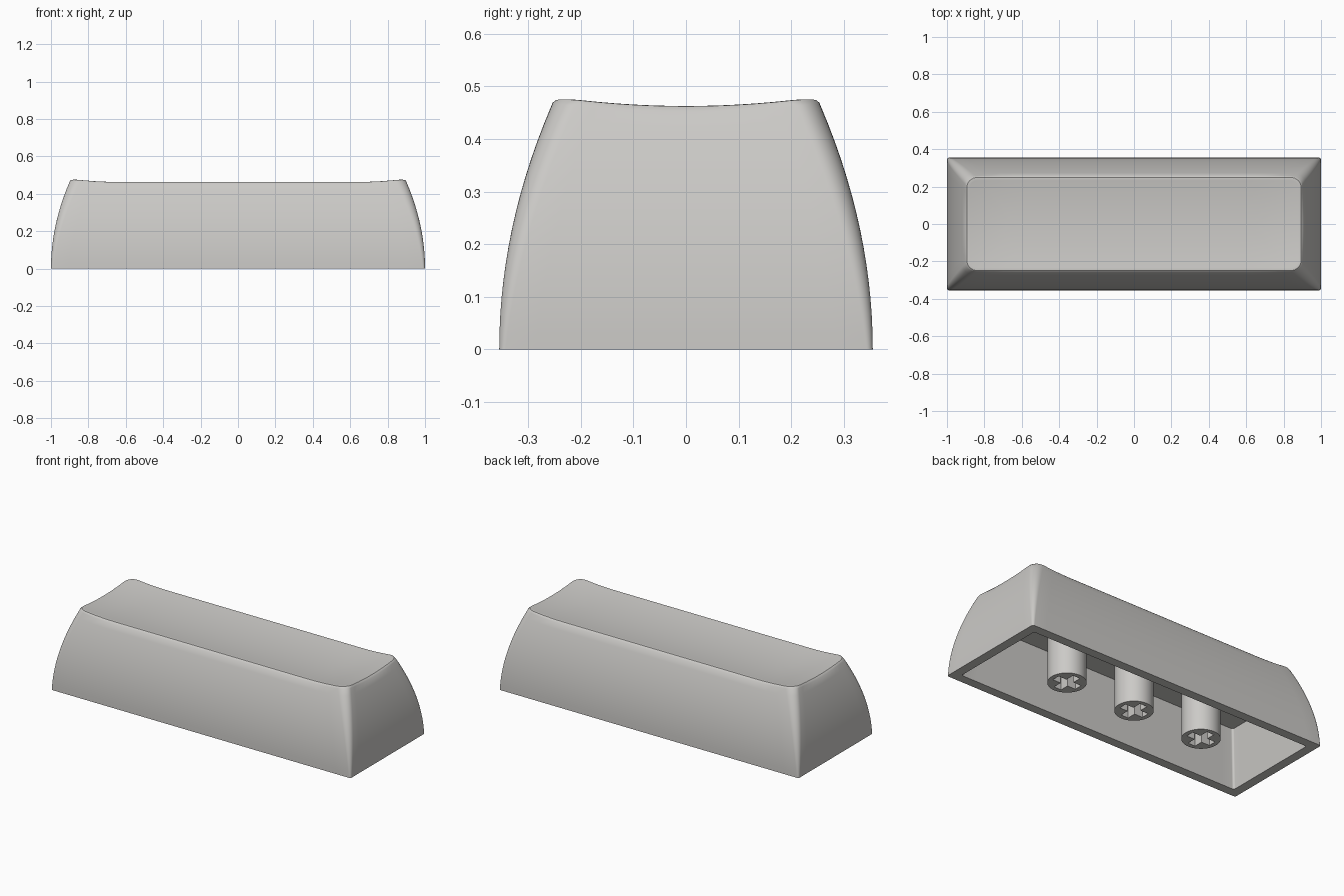
import bpy, bmesh, math

if "Cube" in bpy.data.objects:
    bpy.data.objects.remove(bpy.data.objects["Cube"])

grey = bpy.data.materials.new("warm grey plastic")
grey.diffuse_color = (0.60, 0.59, 0.57, 1)
grey.use_nodes = True
grey.node_tree.nodes["Principled BSDF"].inputs["Base Color"].default_value = grey.diffuse_color

HX, HY = 1.0, 0.355       # half size at the base
CORNER, STRAIGHT = 8, 24  # segments per corner and per long side


def outline(hx, hy, r):
    """Rounded rectangle, counter-clockwise, always the same point count."""
    pts = []
    corners = [(1, 1), (-1, 1), (-1, -1), (1, -1)]
    for i, (sx, sy) in enumerate(corners):
        cx, cy = sx * (hx - r), sy * (hy - r)
        arc = []
        for k in range(CORNER + 1):
            a = math.pi / 2 * (i + k / CORNER)
            arc.append((cx + r * math.cos(a), cy + r * math.sin(a)))
        pts += arc
        # subdivided straight side to the next corner
        n = STRAIGHT if i % 2 == 0 else 12
        nx, ny = corners[(i + 1) % 4]
        a = math.pi / 2 * (i + 1)
        end = (nx * (hx - r) + r * math.cos(a), ny * (hy - r) + r * math.sin(a))
        x0, y0 = arc[-1]
        pts += [(x0 + (end[0] - x0) * k / n, y0 + (end[1] - y0) * k / n)
                for k in range(1, n)]
    return pts


def dish(x, y):
    """Scooped top: a trough with rounded ends."""
    d = max(abs(x) - 0.65, 0)
    return 0.447 + 0.28 * (d * d + y * y)


def wall_inset(z):
    return 0.1 * (z / 0.465) ** 2


rings = []
# cavity, from its ceiling down to the open bottom
for z, inset in ((0.33, 0.105), (0.0, 0.055)):
    rings.append([(x, y, z) for x, y in outline(HX - inset, HY - inset, 0.012)])

# bowed outer walls
STEPS = 14
for s in range(STEPS + 1):
    t = s / STEPS
    r = 0.012 + 0.05 * t
    ring = []
    top = outline(HX - 0.1, HY - 0.1, 0.062)
    grid = outline(HX, HY, r)
    for (tx, ty), (gx, gy) in zip(top, grid):
        z = t * (dish(tx, ty) - 0.012)
        i = wall_inset(z)
        ring.append((gx * (HX - i) / HX, gy * (HY - i) / HY, z))
    rings.append(ring)

# soft rim, then the dish shrinking to a centre line
rim = rings[-1]
for inset, drop in ((0.1015, 0.006), (0.106, 0.0015), (0.113, 0.0), (0.122, 0.0)):
    ring = []
    for x, y in outline(HX - inset, HY - inset, 0.162 - inset):
        ring.append((x, y, dish(x, y) - drop))
    rings.append(ring)
hx, hy = HX - 0.122, HY - 0.122
base = outline(hx, hy, 0.04)
for s in (0.9, 0.78, 0.64, 0.5, 0.35, 0.18, 0.0):
    ring = []
    for x, y in base:
        px = x * (hx - (1 - s) * hy) / hx
        ring.append((px, y * s, dish(px, y * s)))
    rings.append(ring)

# key cap shell
bm = bmesh.new()
loops = [[bm.verts.new(p) for p in ring] for ring in rings]
bm.faces.new(loops[0])
for a, b in zip(loops, loops[1:]):
    for i in range(len(a)):
        j = (i + 1) % len(a)
        bm.faces.new((a[i], a[j], b[j], b[i]))
bmesh.ops.remove_doubles(bm, verts=bm.verts, dist=0.00005)
bmesh.ops.recalc_face_normals(bm, faces=bm.faces)
mesh = bpy.data.meshes.new("cap_shell")
bm.to_mesh(mesh)
bm.free()
cap = bpy.data.objects.new("cap_shell", mesh)
bpy.context.collection.objects.link(cap)
mesh.materials.append(grey)


def select_only(ob):
    bpy.ops.object.select_all(action='DESELECT')
    ob.select_set(True)
    bpy.context.view_layer.objects.active = ob


select_only(cap)
bpy.ops.object.shade_smooth_by_angle(angle=math.radians(35))

# three round stems, each with a cross-shaped socket
R, ARM, W, SOCKET = 0.105, 0.078, 0.024, 0.16
cross = [(ARM, -W), (ARM, W), (W, W), (W, ARM), (-W, ARM), (-W, W),
         (-ARM, W), (-ARM, -W), (-W, -W), (-W, -ARM), (W, -ARM), (W, -W)]
circle = [(R * math.cos(2 * math.pi * k / 40), R * math.sin(2 * math.pi * k / 40))
          for k in range(40)]
for name, x in (("left", -0.465), ("middle", 0.0), ("right", 0.465)):
    # socketed lower half
    cu = bpy.data.curves.new(name + "_stem_socket", 'CURVE')
    cu.dimensions = '2D'
    cu.fill_mode = 'BOTH'
    cu.extrude = SOCKET / 2
    for pts in (circle, cross):
        sp = cu.splines.new('POLY')
        sp.points.add(len(pts) - 1)
        for p, (px, py) in zip(sp.points, pts):
            p.co = (px, py, 0, 1)
        sp.use_cyclic_u = True
    ob = bpy.data.objects.new(name + "_stem_socket", cu)
    bpy.context.collection.objects.link(ob)
    ob.location = (x, 0, SOCKET / 2)
    cu.materials.append(grey)
    select_only(ob)
    bpy.ops.object.convert(target='MESH')
    bpy.ops.object.shade_smooth_by_angle(angle=math.radians(35))
    # solid upper half
    bpy.ops.mesh.primitive_cylinder_add(vertices=40, radius=R, depth=0.34 - SOCKET,
                                        location=(x, 0, (0.34 + SOCKET) / 2))
    ob = bpy.context.object
    ob.name = name + "_stem_top"
    ob.data.materials.append(grey)
    bpy.ops.object.shade_smooth_by_angle(angle=math.radians(35))
